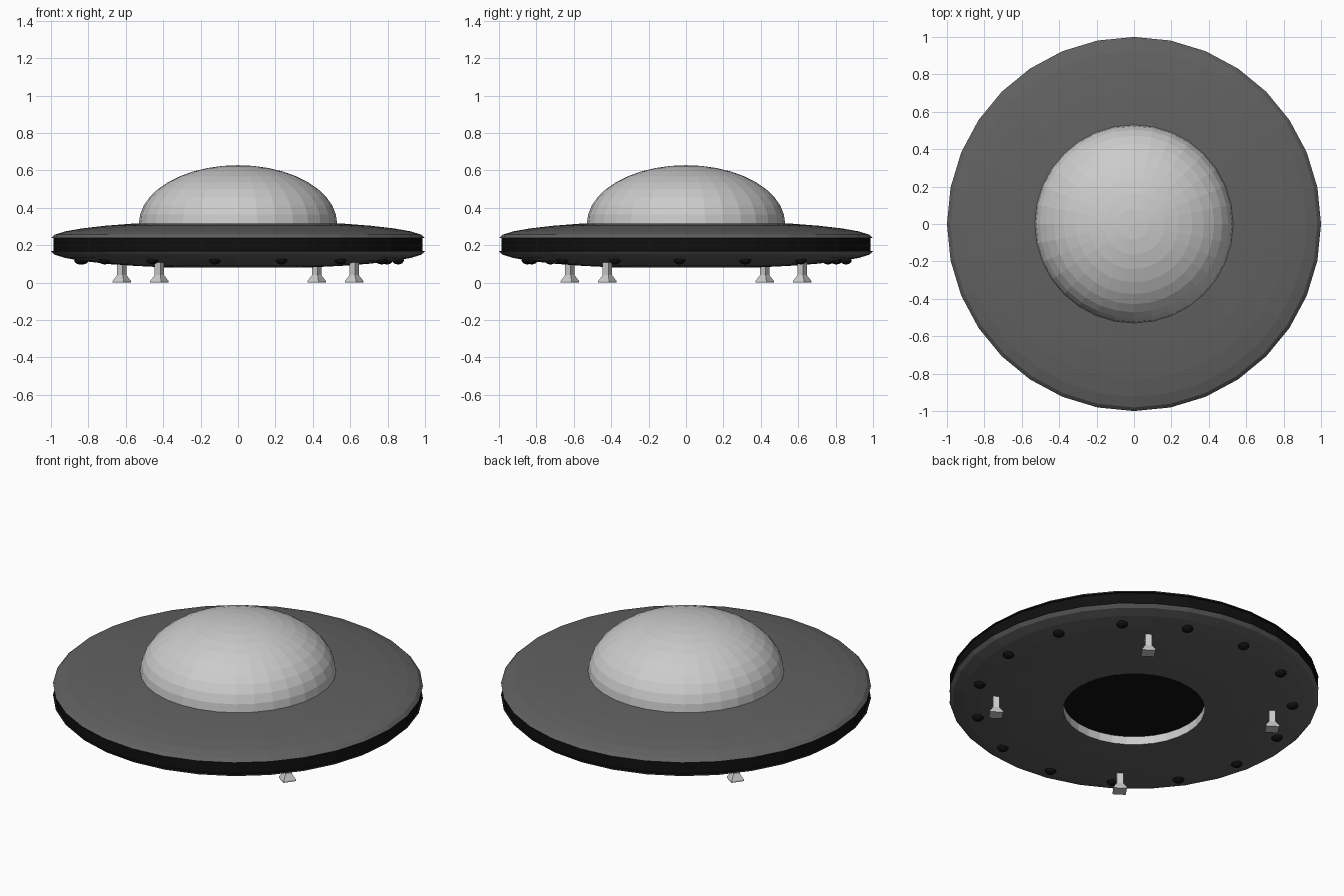
import bpy, bmesh, math

if "Cube" in bpy.data.objects:
    bpy.data.objects.remove(bpy.data.objects["Cube"])

SEG = 32


def material(name, v):
    m = bpy.data.materials.new(name)
    m.diffuse_color = (v, v, v, 1)
    m.use_nodes = True
    m.node_tree.nodes["Principled BSDF"].inputs["Base Color"].default_value = m.diffuse_color
    return m


hull_grey = material("hull_grey", 0.12)
black = material("black", 0.005)


def finish(bm, name, mat=None):
    bmesh.ops.recalc_face_normals(bm, faces=bm.faces[:])
    me = bpy.data.meshes.new(name)
    bm.to_mesh(me)
    bm.free()
    ob = bpy.data.objects.new(name, me)
    bpy.context.collection.objects.link(ob)
    if mat:
        me.materials.append(mat)
    return ob


def lathe(name, profile, mat=None, sides=SEG, turn=0.0):
    """Revolve (radius, z) points about z; radius 0 makes a pole."""
    bm = bmesh.new()
    rings = []
    for r, z in profile:
        if r < 1e-5:
            rings.append([bm.verts.new((0, 0, z))] * sides)
        else:
            rings.append([bm.verts.new((r * math.cos(turn + 2 * math.pi * i / sides),
                                        r * math.sin(turn + 2 * math.pi * i / sides), z))
                          for i in range(sides)])
    for a, b in zip(rings, rings[1:]):
        for i in range(sides):
            j = (i + 1) % sides
            quad = list(dict.fromkeys((a[i], a[j], b[j], b[i])))
            if len(quad) > 2:
                bm.faces.new(quad)
    return finish(bm, name, mat)


def arc(radius, height, z, first, last, steps=16):
    """Elliptical profile, steps counted in half turns of a sphere."""
    return [(radius * math.cos(math.pi * k / steps), z + height * math.sin(math.pi * k / steps))
            for k in range(first, last + 1)]


# Saucer shells: two flattened half spheres, the lower one with a recessed opening
lathe("upper_hull", arc(1.0, 0.094, 0.238, 0, 8), hull_grey)
lathe("lower_hull", arc(1.0, -0.094, 0.168, 0, 6), hull_grey)
lathe("hatch_wall", [(0.383, 0.081), (0.383, 0.13)])
lathe("hatch_floor", [(0.383, 0.13), (0, 0.13)], black)

# Dark band between the shells
lathe("rim_band", [(1.0, 0.168), (0.987, 0.168), (0.987, 0.238), (1.0, 0.238)], black)

# Dome
lathe("dome", [(0.53, 0.30)] + arc(0.53, 0.312, 0.316, 0, 10, 20))

# Ring of small lights under the hull
for k in range(15):
    a = math.radians(-98.3 + 24 * k)
    bm = bmesh.new()
    bmesh.ops.create_uvsphere(bm, u_segments=12, v_segments=8, radius=0.031)
    ob = finish(bm, f"light_{k + 1}", black)
    ob.scale.z = 0.7
    ob.location = (0.857 * math.cos(a), 0.857 * math.sin(a), 0.119)

# Four landing legs: square post on a flared foot
for k in range(4):
    a = math.radians(-34.1 + 90 * k)
    d = math.sqrt(2)
    leg = lathe(f"landing_leg_{k + 1}",
                [(0, 0), (0.036 * d, 0), (0.036 * d, 0.008), (0.018 * d, 0.04),
                 (0.018 * d, 0.125), (0, 0.125)], sides=4, turn=math.pi / 4)
    leg.rotation_euler.z = a
    leg.location = (0.75 * math.cos(a), 0.75 * math.sin(a), 0)
